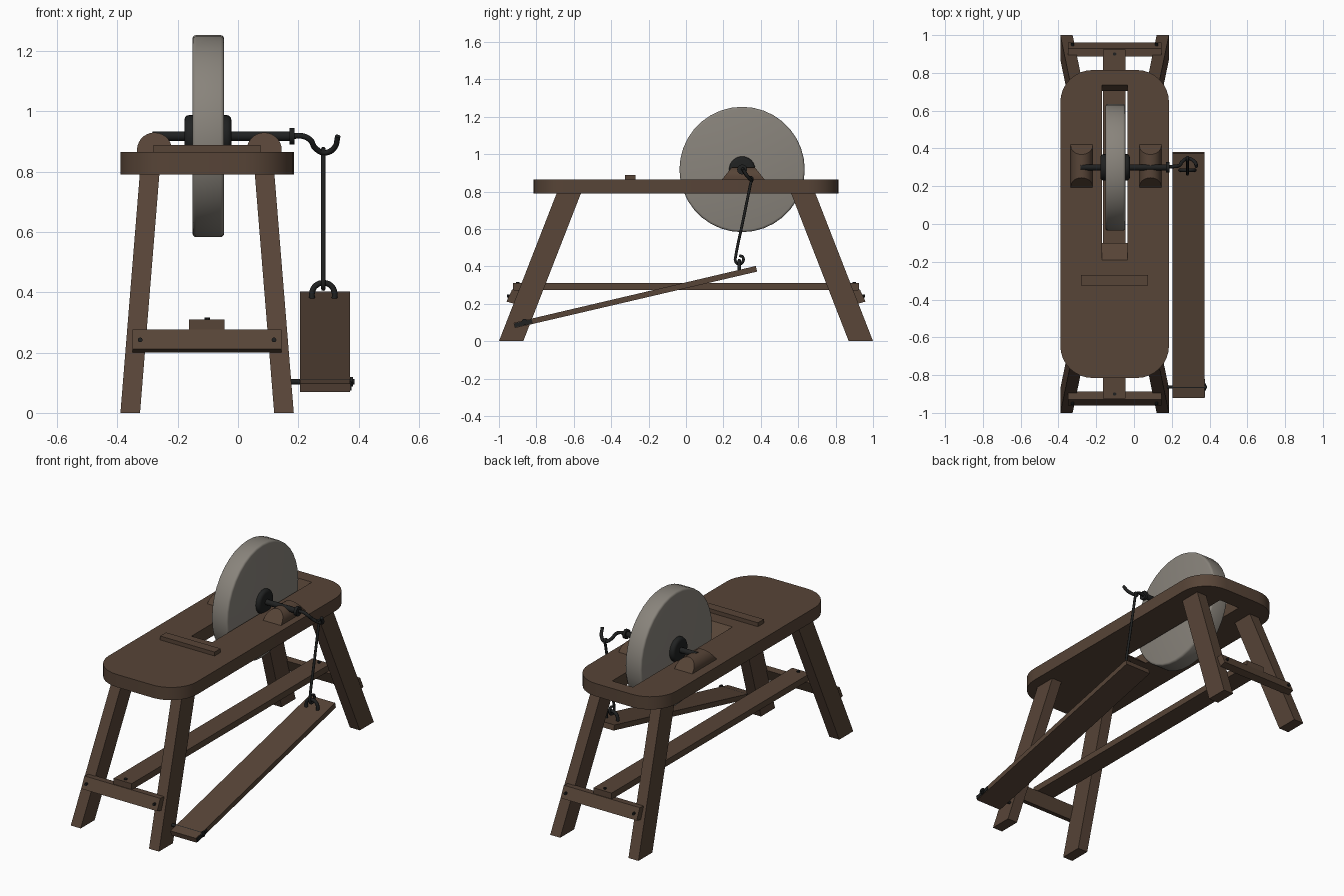
import bpy, bmesh
from math import pi, sin, cos
from mathutils import Vector

if "Cube" in bpy.data.objects:
    bpy.data.objects.remove(bpy.data.objects["Cube"])

CX = -0.1025   # centre line of the bench
AY, AZ = 0.30, 0.918   # wheel axle


def material(name, rgb, rough):
    m = bpy.data.materials.new(name)
    m.use_nodes = True
    m.diffuse_color = (*rgb, 1)
    node = m.node_tree.nodes["Principled BSDF"]
    node.inputs["Base Color"].default_value = (*rgb, 1)
    node.inputs["Roughness"].default_value = rough
    return m


WOOD = material("brown wood", (0.095, 0.058, 0.038), 0.8)
STONE = material("grey stone", (0.25, 0.23, 0.20), 0.8)
IRON = material("dark iron", (0.014, 0.015, 0.015), 0.6)


def activate(ob):
    bpy.ops.object.select_all(action="DESELECT")
    ob.select_set(True)
    bpy.context.view_layer.objects.active = ob


def apply_all(ob):
    activate(ob)
    for mod in list(ob.modifiers):
        bpy.ops.object.modifier_apply(modifier=mod.name)


def loft(name, ring_a, ring_b, mat, smooth=False, bevel=0):
    """Solid joining two matching outlines."""
    bm = bmesh.new()
    a = [bm.verts.new(p) for p in ring_a]
    b = [bm.verts.new(p) for p in ring_b]
    bm.faces.new(a)
    bm.faces.new(b[::-1])
    for i in range(len(a)):
        j = (i + 1) % len(a)
        bm.faces.new((a[j], a[i], b[i], b[j]))
    bmesh.ops.recalc_face_normals(bm, faces=bm.faces)
    me = bpy.data.meshes.new(name)
    bm.to_mesh(me)
    bm.free()
    me.materials.append(mat)
    ob = bpy.data.objects.new(name, me)
    bpy.context.collection.objects.link(ob)
    if bevel:
        mod = ob.modifiers.new("Bevel", "BEVEL")
        mod.width, mod.segments = bevel, 3
        apply_all(ob)
    if smooth:
        activate(ob)
        bpy.ops.object.shade_smooth_by_angle(angle=0.6)
    return ob


def side_prism(name, yz, x0, x1, mat):
    """Outline in the side plane, extruded across x."""
    return loft(name, [(x0, y, z) for y, z in yz], [(x1, y, z) for y, z in yz], mat)


def box(name, x0, x1, y0, y1, z0, z1, mat):
    return side_prism(name, [(y0, z0), (y1, z0), (y1, z1), (y0, z1)], x0, x1, mat)


def rod(name, start, end, r, mat, sides=16, bevel=0):
    start, end = Vector(start), Vector(end)
    q = (end - start).to_track_quat("Z", "Y")
    ring = [q @ Vector((r * cos(2 * pi * i / sides), r * sin(2 * pi * i / sides), 0))
            for i in range(sides)]
    return loft(name, [start + p for p in ring], [end + p for p in ring], mat, True, bevel)


def wire(name, pts, r):
    """Bent round bar through a few points."""
    cu = bpy.data.curves.new(name, "CURVE")
    cu.dimensions = "3D"
    cu.bevel_depth, cu.bevel_resolution, cu.resolution_u = r, 2, 6
    cu.use_fill_caps = True
    sp = cu.splines.new("BEZIER")
    sp.bezier_points.add(len(pts) - 1)
    for bp, p in zip(sp.bezier_points, pts):
        bp.co = p
        bp.handle_left_type = bp.handle_right_type = "AUTO"
    cu.materials.append(IRON)
    ob = bpy.data.objects.new(name, cu)
    bpy.context.collection.objects.link(ob)
    activate(ob)
    bpy.ops.object.convert(target="MESH")
    bpy.ops.object.shade_smooth_by_angle(angle=0.8)


# Bench top with rounded corners and a sloped-end slot
R, HX, HY = 0.17, 0.2875, 0.815
outline = []
for k, (sx, sy) in enumerate([(1, 1), (-1, 1), (-1, -1), (1, -1)]):
    for i in range(9):
        t = (k + i / 8) * pi / 2
        outline.append((CX + sx * (HX - R) + R * cos(t), sy * (HY - R) + R * sin(t)))
seat = loft("bench_top", [(x, y, 0.79) for x, y in outline],
            [(x, y, 0.865) for x, y in outline], WOOD)
cutter = side_prism("slot_cutter", [(-0.04, 0.74), (0.68, 0.74), (0.76, 0.915), (-0.25, 0.915)],
                    -0.17, -0.035, WOOD)
mod = seat.modifiers.new("Slot", "BOOLEAN")
mod.operation, mod.solver, mod.object = "DIFFERENCE", "EXACT", cutter
apply_all(seat)
bpy.ops.object.shade_smooth_by_angle(angle=0.6)
bpy.data.objects.remove(cutter)

# Raised stop strip
box("stop_strip", -0.28, 0.075, -0.325, -0.27, 0.86, 0.888, WOOD)

# Splayed legs and the end rails with bolts
for sy, end in ((-1, "front"), (1, "back")):
    for sx, side in ((-1, "right"), (1, "left")):
        foot, head = [], []
        for u, v in ((0, 0), (1, 0), (1, 1), (0, 1)):
            foot.append((CX + sx * (0.2875 - 0.065 * u), sy * (1 - 0.13 * v), 0))
            head.append((CX + sx * (0.223 - 0.065 * u), sy * (0.69 - 0.13 * v), 0.795))
        loft(f"{end}_{side}_leg", foot, head, WOOD)
        x = CX + sx * 0.222
        rod(f"{end}_{side}_rail_bolt", (x, sy * 0.92, 0.242), (x, sy * 0.957, 0.242), 0.008, IRON, 10)
    side_prism(f"{end}_rail", [(sy * 0.96, 0.212), (sy * 0.918, 0.2),
                               (sy * 0.887, 0.272), (sy * 0.93, 0.276)], -0.35, 0.145, WOOD)
    rod(f"{end}_stretcher_bolt", (CX, sy * 0.9, 0.3), (CX, sy * 0.9, 0.317), 0.009, IRON, 10)

# Long stretcher between the rails
box("stretcher", -0.163, -0.045, -0.925, 0.925, 0.273, 0.31, WOOD)

# Grinding wheel, hub and axle
rod("grinding_wheel", (-0.151, AY, AZ), (-0.046, AY, AZ), 0.335, STONE, 36, 0.012)
rod("wheel_hub", (-0.178, AY, AZ), (-0.022, AY, AZ), 0.07, IRON, 24, 0.016)
rod("axle", (-0.283, AY, AZ), (0.18, AY, AZ), 0.016, IRON)
rod("axle_collar", (0.17, AY, AZ), (0.187, AY, AZ), 0.027, IRON, 12)

# Half-round bearing blocks with sloping ends
for side, x in (("right", -0.277), ("left", 0.087)):
    arc = [(x + 0.058 * cos(pi * i / 14), 0.872 + 0.058 * sin(pi * i / 14)) for i in range(15)]
    arc = [(x + 0.058, 0.86)] + arc + [(x - 0.058, 0.86)]
    loft(f"{side}_bearing", [(px, 0.193 + 0.8 * (z - 0.865), z) for px, z in arc],
         [(px, 0.42 - 0.8 * (z - 0.865), z) for px, z in arc], WOOD, True)

# Crank hook
wire("crank_hook", [(0.18, 0.303, 0.918), (0.215, 0.305, 0.918), (0.24, 0.31, 0.905),
                    (0.255, 0.33, 0.88), (0.287, 0.347, 0.863), (0.32, 0.33, 0.88),
                    (0.331, 0.305, 0.918)], 0.0095)

# Connecting rod with curled lower end
PX = 0.283
wire("connecting_rod", [(PX, 0.335, 0.872), (PX, 0.352, 0.873), (PX, 0.346, 0.845),
                        (PX, 0.305, 0.645), (PX, 0.266, 0.455), (PX, 0.264, 0.43),
                        (PX, 0.282, 0.412), (PX, 0.305, 0.428), (PX, 0.303, 0.45),
                        (PX, 0.285, 0.458)], 0.0075)

# Foot treadle with staple and pivot
side_prism("treadle", [(-0.922, 0.098), (-0.915, 0.07), (0.38, 0.372), (0.373, 0.402)],
           0.205, 0.372, WOOD)
wire("treadle_staple", [(PX - 0.036, 0.285, 0.37), (PX - 0.037, 0.285, 0.4),
                        (PX - 0.025, 0.285, 0.422), (PX, 0.285, 0.431),
                        (PX + 0.025, 0.285, 0.422), (PX + 0.037, 0.285, 0.4),
                        (PX + 0.036, 0.285, 0.37)], 0.0095)
rod("pivot_pin", (0.15, -0.863, 0.103), (0.387, -0.863, 0.103), 0.009, IRON, 12)
rod("pivot_nut", (0.372, -0.863, 0.103), (0.382, -0.863, 0.103), 0.018, IRON, 6)
side_prism("pivot_plate", [(-0.918, 0.095), (-0.913, 0.074), (-0.82, 0.096), (-0.825, 0.117)],
           0.371, 0.376, IRON)
